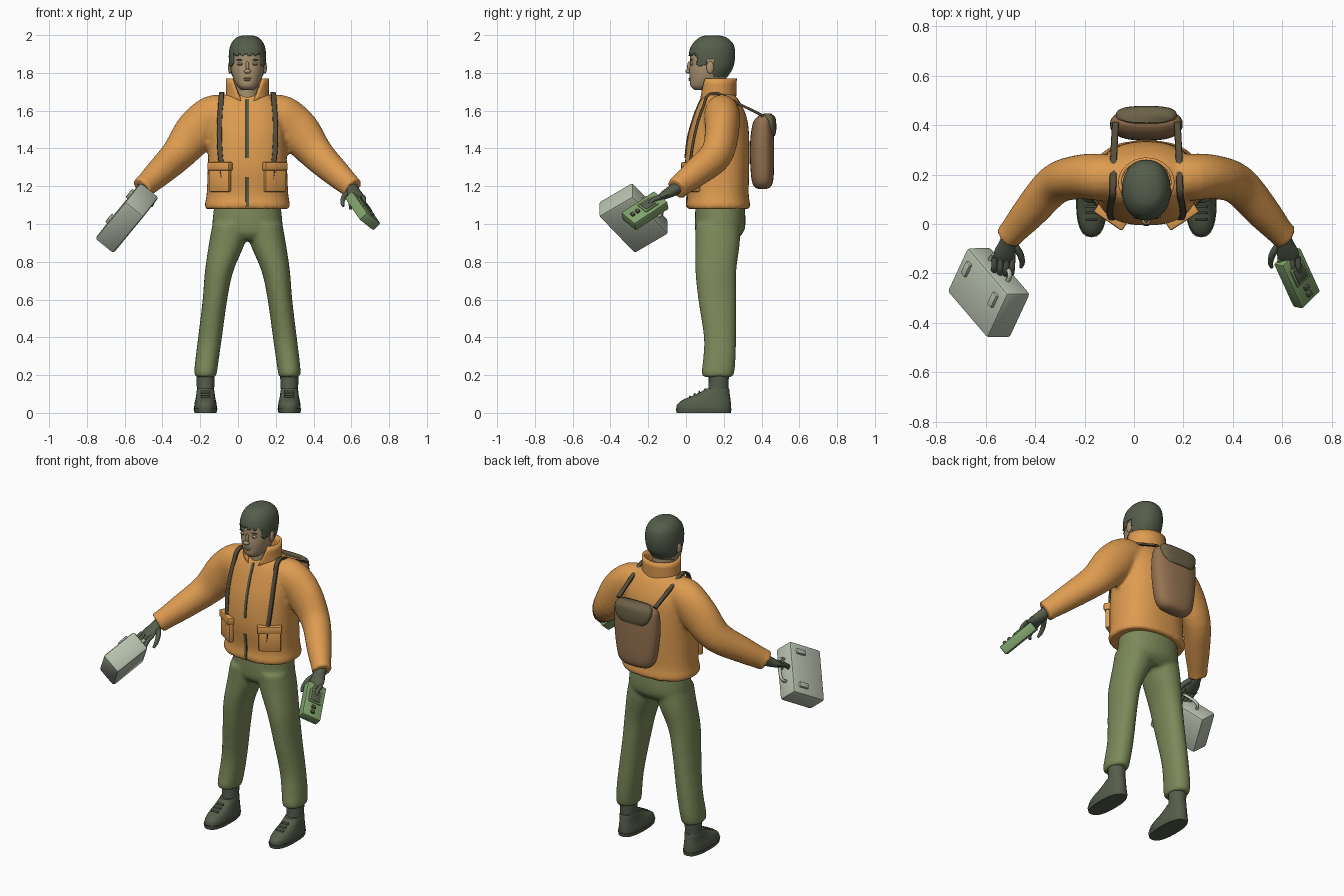
import bpy, bmesh, math
from mathutils import Vector, Matrix

if "Cube" in bpy.data.objects:
    bpy.data.objects.remove(bpy.data.objects["Cube"])

X, Y, Z = Vector((1, 0, 0)), Vector((0, 1, 0)), Vector((0, 0, 1))
MID = 0.05  # body axis
SIDES = (("left", 1), ("right", -1))


def paint(name, r, g, b):
    m = bpy.data.materials.new(name)
    m.use_nodes = True
    m.diffuse_color = (r, g, b, 1)
    m.node_tree.nodes["Principled BSDF"].inputs["Base Color"].default_value = (r, g, b, 1)
    return m


ORANGE = paint("jacket orange", 0.73, 0.33, 0.08)
OLIVE = paint("trouser olive", 0.20, 0.25, 0.10)
DARK = paint("dark grey green", 0.09, 0.11, 0.07)
SKIN = paint("skin", 0.41, 0.30, 0.17)
PALE = paint("pale grey", 0.48, 0.54, 0.43)
GREEN = paint("device green", 0.22, 0.36, 0.15)
BROWN = paint("bag brown", 0.30, 0.17, 0.08)
LID = paint("lid brown", 0.15, 0.12, 0.065)
STRAP = paint("strap brown", 0.09, 0.07, 0.042)


def finish(bm, name, mat, voxel=0):
    bmesh.ops.recalc_face_normals(bm, faces=bm.faces)
    me = bpy.data.meshes.new(name)
    bm.to_mesh(me)
    bm.free()
    me.materials.append(mat)
    me.shade_smooth()
    me.set_sharp_from_angle(angle=math.radians(42))
    ob = bpy.data.objects.new(name, me)
    bpy.context.scene.collection.objects.link(ob)
    if voxel:  # fuse overlapping tubes into one skin
        mod = ob.modifiers.new("fuse", 'REMESH')
        mod.mode, mod.voxel_size, mod.use_smooth_shade = 'VOXEL', voxel, True
        soft = ob.modifiers.new("soften", 'SMOOTH')
        soft.factor, soft.iterations = 0.5, 4
    return ob


def blend(rings, steps):
    """Smooth interpolation between key rings."""
    out, last = [], len(rings) - 1
    for i in range(last):
        p = [rings[max(0, min(last, i + k))] for k in (-1, 0, 1, 2)]
        for s in range(steps):
            t = s / steps
            out.append([b + t * ((c - a) + t * ((2 * a - 5 * b + 4 * c - d) + t * (3 * b - a - 3 * c + d)) ) / 2
                        for a, b, c, d in zip(*p)])
    return out + [list(rings[-1])]


def loft(name, tubes, mat, n=24, steps=4, ref=None, power=2.0, voxel=0, drop=None):
    """Skin rings (x, y, z, ru, rv); level rings unless ref steers them along the path."""
    bm = bmesh.new()
    for rings in tubes:
        rings = blend(rings, steps)
        loops = []
        for i, r in enumerate(rings):
            u, v = X, Y
            if ref:
                t = Vector(rings[min(i + 1, len(rings) - 1)][:3]) - Vector(rings[max(i - 1, 0)][:3])
                t.normalize()
                u = (ref - t * ref.dot(t)).normalized()
                v = t.cross(u)
            loop = []
            for k in range(n):
                a = math.tau * k / n
                c, s = math.cos(a), math.sin(a)
                cu = math.copysign(abs(c) ** (2 / power), c) * r[3]
                sv = math.copysign(abs(s) ** (2 / power), s) * r[4]
                loop.append(bm.verts.new(Vector(r[:3]) + u * cu + v * sv))
            loops.append(loop)
        for a, b in zip(loops, loops[1:]):
            for k in range(n):
                bm.faces.new((a[k], a[(k + 1) % n], b[(k + 1) % n], b[k]))
        bm.faces.new(loops[0])
        bm.faces.new(loops[-1])
    if drop:
        bad = [f for f in bm.faces if drop(f.calc_center_median())]
        bmesh.ops.delete(bm, geom=bad, context='FACES')
    return finish(bm, name, mat, voxel)


def rows(table, cx=MID):
    """Rows of (z, front, back, half width) to level rings."""
    return [(cx, (f + b) / 2, z, w, (b - f) / 2) for z, f, b, w in table]


def box(name, centre, a, b, c, mat, bevel=0.005):
    bm = bmesh.new()
    m = Matrix((a, b, c)).transposed().to_4x4()
    m.translation = centre
    bmesh.ops.create_cube(bm, size=1, matrix=m)
    bmesh.ops.bevel(bm, geom=list(bm.edges), offset=bevel, offset_type='OFFSET',
                    segments=2, profile=0.5, affect='EDGES')
    return finish(bm, name, mat)


def blob(name, loc, size, mat):
    bm = bmesh.new()
    bmesh.ops.create_uvsphere(bm, u_segments=16, v_segments=10, radius=1,
                              matrix=Matrix.Translation(loc) @ Matrix.Diagonal((*size, 1)))
    return finish(bm, name, mat)


# Jacket: trunk and sleeves fused
trunk = rows([(1.08, .005, .335, .222), (1.10, 0, .34, .226), (1.16, .008, .332, .216), (1.3, -.006, .335, .210),
              (1.45, .008, .335, .204), (1.55, .035, .325, .20), (1.62, .06, .30, .18), (1.67, .085, .27, .14),
              (1.695, .11, .24, .09)])
sleeve = [(.10, .19, 1.585, .09, .085), (.18, .19, 1.575, .108, .095), (.27, .19, 1.49, .115, .09),
          (.37, .16, 1.367, .092, .082), (.475, .045, 1.265, .074, .07), (.54, -.03, 1.205, .062, .056),
          (.56, -.05, 1.187, .063, .058)]
# sleeves share one steering axis, so they join the trunk as a boolean-free fused mesh
parts = [loft("trunk_part", [trunk], ORANGE, n=40, power=2.4)]
for side, s in SIDES:
    parts.append(loft("sleeve_part", [[(MID + s * r[0], *r[1:]) for r in sleeve]], ORANGE, ref=Z))
bm = bmesh.new()
for p in parts:
    me = p.data
    bm.from_mesh(me)
    bpy.data.objects.remove(p)
    bpy.data.meshes.remove(me)
jacket = finish(bm, "jacket", ORANGE, voxel=.012)

bpy.context.view_layer.update()
dg = bpy.context.evaluated_depsgraph_get()
jacket_eval = jacket.evaluated_get(dg)


def chest(x, z):
    """Point and normal on the jacket front."""
    ok, p, nrm, _ = jacket_eval.ray_cast(Vector((x, -1, z)), Y)
    return (p.copy(), nrm.copy()) if ok else (Vector((x, .08, z)), -Y)


# Zip, in two lengths
for part, lo, hi in (("upper", 1.35, 1.66), ("lower", 1.09, 1.25)):
    zs = [lo + (hi - lo) * i / 5 for i in range(6)]
    loft(part + "_zip", [[(MID, chest(MID, z)[0].y - .001, z, .009, .004) for z in zs]], DARK, n=8, steps=2, ref=X, power=4)

# Pockets with flaps
for side, s in SIDES:
    for part, z, w, h, d in (("pocket", 1.235, .125, .13, .03), ("pocket_flap", 1.305, .14, .045, .044)):
        p, nrm = chest(MID + s * .145, z)
        out = Vector((nrm.x, nrm.y, 0)).normalized()
        box(f"{side}_{part}", p, out.cross(Z) * w, out * d, Z * h, ORANGE, .008)

# Standing collar, open at the front
bm = bmesh.new()
grid = []
for i in range(5):
    t = i / 4
    gap = math.radians(15 + 33 * t)
    grid.append([bm.verts.new((MID + .107 * math.sin(a), .168 - (.09 + .004 * t) * math.cos(a), 1.645 + .125 * t))
                 for a in [gap + (math.tau - 2 * gap) * k / 32 for k in range(33)]])
for a, b in zip(grid, grid[1:]):
    for k in range(32):
        bm.faces.new((a[k], a[k + 1], b[k + 1], b[k]))
collar = finish(bm, "collar", ORANGE)
thick = collar.modifiers.new("thickness", 'SOLIDIFY')
thick.thickness, thick.offset = .014, 0

# Trousers: hips and legs fused
hips = rows([(1.11, .05, .31, .175), (1.0, .047, .315, .186), (.95, .052, .30, .18), (.915, .08, .26, .12)])
leg = [(1.0, .05, .285, .09, .095), (.9, .05, .285, .108, .095), (.75, .05, .266, .15, .075),
       (.6, .065, .265, .172, .065), (.4, .095, .265, .198, .063), (.28, .09, .262, .214, .062),
       (.22, .083, .256, .221, .06), (.19, .09, .247, .222, .056)]
legs = [[(MID + s * d, (f + b) / 2, z, w, (b - f) / 2) for z, f, b, d, w in leg] for _, s in SIDES]
loft("trousers", [hips] + legs, OLIVE, n=32, power=2.2, voxel=.011)

# Shoes and ankles
for side, s in SIDES:
    cx = MID + s * .222
    loft(side + "_sole", [rows([(0, -.05, .238, .058), (.022, -.054, .241, .063)], cx)], DARK, power=2.5, steps=1)
    loft(side + "_shoe", [rows([(.02, -.05, .238, .06), (.045, -.046, .238, .059), (.07, -.015, .236, .054),
                                (.09, .035, .233, .05), (.115, .085, .23, .047), (.13, .1, .228, .043)], cx)],
         DARK, power=2.4)
    loft(side + "_ankle", [rows([(.1, .115, .222, .044), (.15, .12, .225, .047), (.22, .12, .228, .05)], cx)], DARK)
    for i in range(3):
        box(f"{side}_lace_{i + 1}", (cx, .02 + .025 * i, .086 + .013 * i), X * .05, Vector((0, .01, .004)), Z * .01, DARK, .002)

# Head, neck and hair
skull = [(1.71, .045, .12, .03), (1.73, .024, .16, .053), (1.77, .02, .212, .075), (1.81, .018, .238, .086),
         (1.85, .021, .25, .091), (1.9, .022, .253, .091), (1.945, .04, .243, .08), (1.978, .075, .21, .053),
         (1.99, .11, .17, .02)]
loft("neck", [rows([(1.62, .085, .22, .068), (1.69, .085, .215, .062), (1.77, .075, .215, .062)])], SKIN)
loft("head", [rows(skull)], SKIN, n=40, power=2.15)


def bare(p):
    limit = 1.895 if p.y < .06 else 1.84 if p.y < .105 else 1.865 if p.y < .15 else 1.775
    return p.z < limit + .006 * math.sin(p.x * 180)


hair = loft("hair", [rows([(z + .008, f - .006, b + .007, w + .007) for z, f, b, w in skull[2:]])],
            DARK, n=64, steps=8, power=2.15, drop=bare)
thick = hair.modifiers.new("thickness", 'SOLIDIFY')
thick.thickness, thick.offset = .008, -1

# Face
blob("nose", (MID, .011, 1.808), (.018, .015, .012), SKIN)
blob("nose_bridge", (MID, .018, 1.832), (.009, .012, .03), SKIN)
blob("upper_lip", (MID, .020, 1.771), (.022, .007, .005), SKIN)
blob("lower_lip", (MID, .021, 1.762), (.018, .008, .005), SKIN)
for side, s in SIDES:
    blob(side + "_eyelid", (MID + s * .038, .030, 1.848), (.017, .008, .009), SKIN)
    blob(side + "_eye", (MID + s * .038, .026, 1.847), (.013, .006, .003), DARK)
    blob(side + "_brow", (MID + s * .039, .029, 1.869), (.021, .006, .0035), DARK)
    blob(side + "_ear", (MID + s * .093, .128, 1.828), (.01, .02, .033), SKIN)

# Gloves: palm, thumb and four fingers
for side, s in SIDES:
    palm = [(.545, -.035, 1.2, .034, .034), (.56, -.08, 1.172, .03, .036), (.573, -.12, 1.15, .022, .044),
            (.578, -.15, 1.132, .014, .04)]
    fingers = []
    for i in range(4):
        d, reach = .542 + .024 * i, (.93, 1, 1, .85)[i]
        fingers.append([(d, -.135, 1.142, .012, .012), (d + .002, -.135 - .045 * reach, 1.128, .0125, .012),
                        (d + .004, -.135 - .07 * reach, 1.1, .011, .011), (d + .004, -.135 - .065 * reach, 1.078, .007, .007)])
    thumb = [(.54, -.08, 1.17, .016, .016), (.512, -.12, 1.145, .015, .014), (.503, -.155, 1.115, .012, .011),
             (.508, -.175, 1.095, .007, .007)]
    tubes = [[(MID + s * r[0], *r[1:]) for r in t] for t in [palm, thumb] + fingers]
    loft(side + "_glove", tubes, DARK, n=12, ref=Z)

# Carry case with latches and handle, in the right hand
c = Vector((-.588, -.278, 1.032))
e1, e2 = Vector((.083, .18, .105)), Vector((.157, -.20, .19))
u1 = e1.normalized()
u2 = (e2 - u1 * e2.dot(u1)).normalized()
u3 = u1.cross(u2)
if u3.z > 0:
    u3 = -u3
box("case", c, u1 * .225, u2 * .32, u3 * .125, PALE, .014)
for i, k in enumerate((-.105, .105)):
    at = c - u3 * .064 + u1 * .042 + u2 * k
    box(f"case_latch_{i + 1}", at, u1 * .06, u2 * .03, u3 * .024, PALE, .004)
grip = [c + u1 * (.11 + h) + u2 * k for k, h in ((-.07, 0), (-.062, .034), (0, .042), (.062, .034), (.07, 0))]
loft("case_handle", [[(*p, .011, .008) for p in grip]], PALE, n=10, ref=u3)

# Handheld device with screen and buttons, in the left hand
c = Vector((.66, -.217, 1.07))
u1 = Vector((.08, -.175, -.115)).normalized()
u2 = Vector((.075, .07, -.06))
u2 = (u2 - u1 * u2.dot(u1)).normalized()
u3 = u1.cross(u2)
box("device", c, u1 * .225, u2 * .118, u3 * .055, GREEN, .007)
box("device_bezel", c + u3 * .028 - u1 * .025, u1 * .085, u2 * .078, u3 * .012, GREEN, .003)
box("device_screen", c + u3 * .034 - u1 * .025, u1 * .065, u2 * .058, u3 * .006, DARK, .001)
for i, k in enumerate((.045, .078)):
    box(f"device_button_{i + 1}", c + u3 * .03 + u1 * k, u1 * .02, u2 * .024, u3 * .02, DARK, .004)

# Backpack with lid and shoulder straps
loft("backpack", [rows([(1.185, .385, .425, .06), (1.2, .36, .45, .098), (1.25, .345, .464, .125), (1.4, .338, .467, .145),
                        (1.52, .35, .462, .145), (1.56, .37, .45, .13), (1.58, .395, .43, .1)])], BROWN, n=36, power=2.5)
loft("backpack_lid", [rows([(1.465, .44, .470, .075), (1.49, .425, .477, .105), (1.53, .41, .478, .122),
                            (1.565, .4, .472, .12), (1.585, .41, .45, .1)])], LID, n=32, power=2.6)
for side, s in SIDES:
    path = [(MID + s * .125, .41, 1.572), (MID + s * .132, .28, 1.636), (MID + s * .135, .17, 1.69), (MID + s * .138, .115, 1.68)]
    for z, d in ((1.62, .142), (1.54, .147), (1.45, .148), (1.36, .143), (1.26, .13), (1.17, .118)):
        path.append((MID + s * d, chest(MID + s * d, z)[0].y - .005, z))
    loft(side + "_strap", [[(*p, .014, .007) for p in path]], STRAP, n=8, ref=X, power=4)
